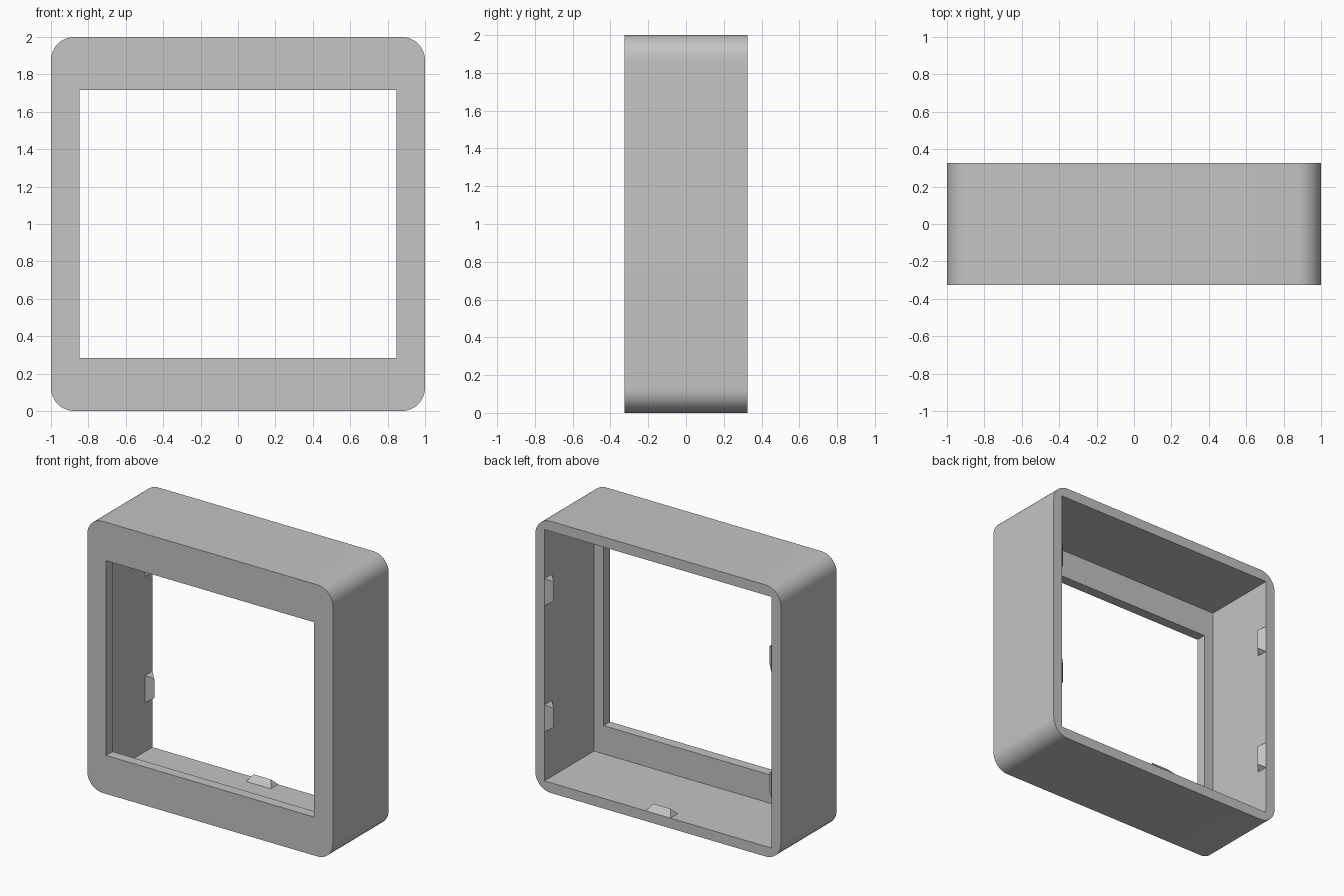
import bpy, bmesh, math
from mathutils import Matrix, Vector

cube = bpy.data.objects.get("Cube")
if cube:
    bpy.data.objects.remove(cube, do_unlink=True)

DEPTH = 0.325       # half depth
WALL = 0.075        # wall and front panel thickness
RADIUS = 0.125      # outer corner radius

grey = bpy.data.materials.new("plain grey")
grey.use_nodes = True
colour = (0.55, 0.55, 0.55, 1)
grey.diffuse_color = colour
grey.node_tree.nodes["Principled BSDF"].inputs["Base Color"].default_value = colour


def add_object(name, bm):
    bmesh.ops.recalc_face_normals(bm, faces=bm.faces)
    mesh = bpy.data.meshes.new(name)
    bm.to_mesh(mesh)
    bm.free()
    mesh.materials.append(grey)
    obj = bpy.data.objects.new(name, mesh)
    bpy.context.collection.objects.link(obj)
    return obj


def box(name, low, high):
    low, high = Vector(low), Vector(high)
    bm = bmesh.new()
    bmesh.ops.create_cube(bm, size=1)
    bmesh.ops.scale(bm, vec=high - low, verts=bm.verts)
    bmesh.ops.translate(bm, vec=(low + high) / 2, verts=bm.verts)
    return add_object(name, bm)


def select_only(obj):
    bpy.ops.object.select_all(action='DESELECT')
    obj.select_set(True)
    bpy.context.view_layer.objects.active = obj


# Housing: rounded square block
bm = bmesh.new()
steps = 12
outline = []
for corner, (sx, sz) in enumerate([(1, 1), (-1, 1), (-1, -1), (1, -1)]):
    for i in range(steps + 1):
        a = math.pi / 2 * (corner + i / steps)
        outline.append(bm.verts.new((sx * (1 - RADIUS) + RADIUS * math.cos(a), -DEPTH,
                                     1 + sz * (1 - RADIUS) + RADIUS * math.sin(a))))
front = bm.faces.new(outline)
back = bmesh.ops.extrude_face_region(bm, geom=[front], use_keep_orig=True)
bmesh.ops.translate(bm, vec=(0, 2 * DEPTH, 0),
                    verts=[v for v in back["geom"] if isinstance(v, bmesh.types.BMVert)])
housing = add_object("housing", bm)

# Open back cavity and front window
inner = 1 - WALL
cutters = [
    box("cavity_cutter", (-inner, -DEPTH + WALL, WALL), (inner, 1, 2 - WALL)),
    box("window_cutter", (-0.847, -1, 0.283), (0.847, 0, 1.717)),
]
select_only(housing)
for cutter in cutters:
    cutter.hide_render = True
    mod = housing.modifiers.new("cut", 'BOOLEAN')
    mod.operation = 'DIFFERENCE'
    mod.solver = 'EXACT'
    mod.object = cutter
    bpy.ops.object.modifier_apply(modifier=mod.name)
for cutter in cutters:
    bpy.data.objects.remove(cutter, do_unlink=True)
bpy.ops.object.shade_smooth_by_angle(angle=math.radians(30))


# Snap clips: ridged wedges standing on the inner walls at the back rim
def clip(name, place, turn):
    bm = bmesh.new()
    y0, y1 = DEPTH - 0.085, DEPTH
    a, b, c, d = [bm.verts.new(p) for p in
                  [(-0.1, y0, 0), (0.1, y0, 0), (0.1, y1, 0), (-0.1, y1, 0)]]
    e, f = [bm.verts.new((x, (y0 + y1) / 2, 0.045)) for x in (-0.07, 0.07)]
    for face in [(a, b, c, d), (a, b, f, e), (c, d, e, f), (b, c, f), (d, a, e)]:
        bm.faces.new(face)
    bm.transform(Matrix.Translation(place) @ Matrix.Rotation(math.radians(turn), 4, 'Y'))
    return add_object(name, bm)


clip("bottom_clip", (0, 0, WALL), 0)
for level, z in (("lower", 0.535), ("upper", 1.465)):
    clip(f"left_{level}_clip", (inner, 0, z), -90)
    clip(f"right_{level}_clip", (-inner, 0, z), 90)
